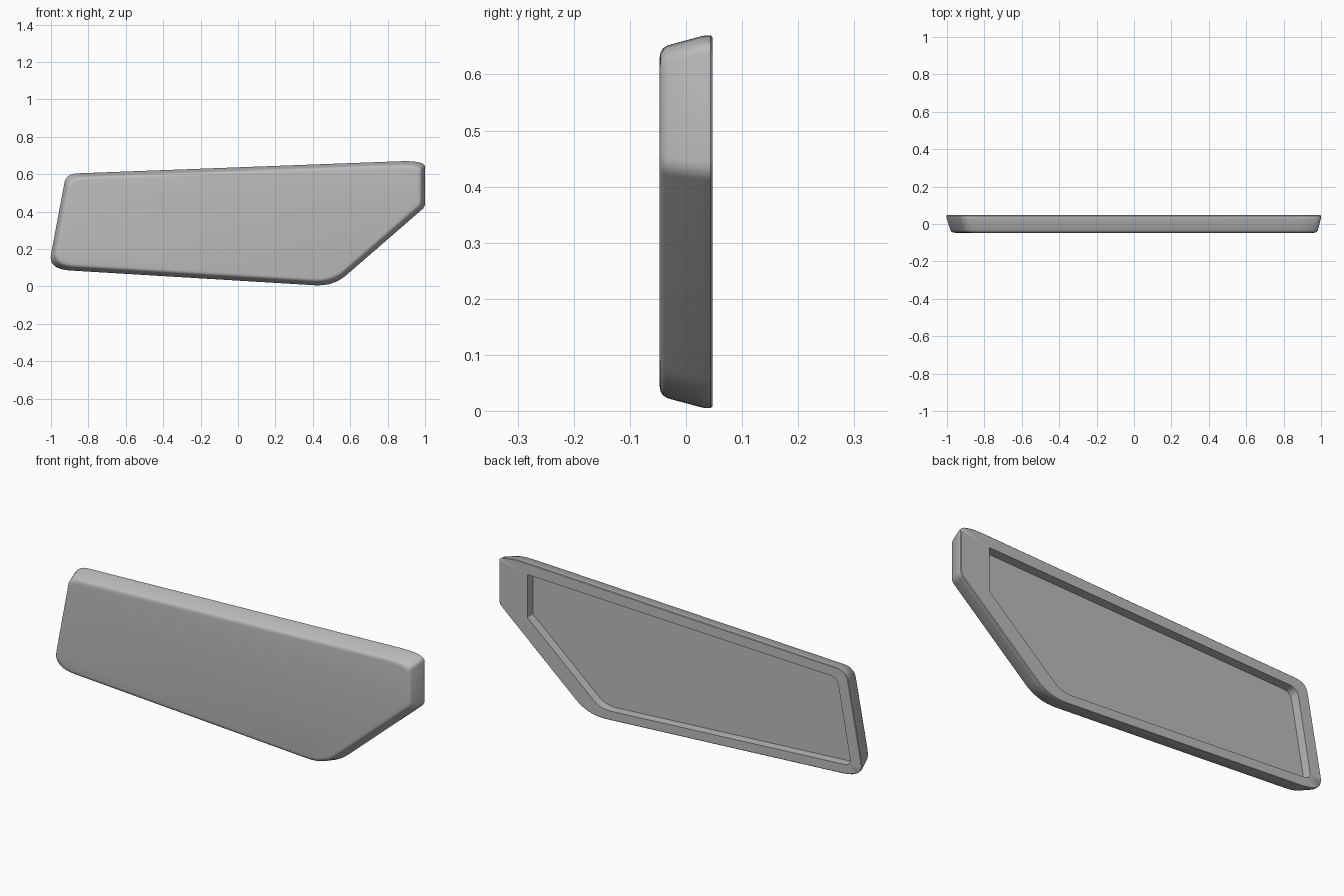
import bpy, bmesh, math
from mathutils import Vector

cube = bpy.data.objects.get("Cube")
if cube:
    bpy.data.objects.remove(cube, do_unlink=True)

STEPS = 8

# Corners as x, z, with rounding length before and after the corner (counter-clockwise)
OUTER = [(-1.015, .092, .08, .12), (.51, 0, .10, .09), (1, .425, .02, .02),
         (1, .674, .035, .14), (-.919, .602, .06, .05)]
RECESS = [(-.945, .135, .04, .04), (.44, .05, .06, .05), (.843, .397, .004, .004),
          (.843, .612, .004, .004), (-.868, .555, .04, .04)]


def inset(corners, d):
    """Move every edge of a convex outline inwards by d."""
    pts = [Vector(c[:2]) for c in corners]
    out = []
    for i, p in enumerate(pts):
        a = (p - pts[i - 1]).normalized()
        b = (pts[(i + 1) % len(pts)] - p).normalized()
        na, nb = Vector((-a.y, a.x)), Vector((-b.y, b.x))
        q = p + (na + nb) * d / (1 + na.dot(nb))
        out.append((q.x, q.y, *corners[i][2:]))
    return out


def rounded(corners):
    """Replace each corner with a short curve."""
    pts = [Vector(c[:2]) for c in corners]
    out = []
    for i, p in enumerate(pts):
        start = p + (pts[i - 1] - p).normalized() * corners[i][2]
        end = p + (pts[(i + 1) % len(pts)] - p).normalized() * corners[i][3]
        for k in range(STEPS + 1):
            t = k / STEPS
            out.append(start * (1 - t) ** 2 + p * 2 * t * (1 - t) + end * t * t)
    return out


bm = bmesh.new()


def ring(corners, d, y):
    return [bm.verts.new((p.x, y, p.y)) for p in rounded(inset(corners, d))]


# Front face edge, soft lip, tapered side, rim, recess wall, recess floor
rings = [ring(OUTER, d, y) for d, y in (
    (.038, -.047), (.029, -.0455), (.022, -.041), (.017, -.033),
    (.001, .028), (0, .034), (0, .044), (.003, .047))]
rings += [ring(RECESS, 0, .047), ring(RECESS, 0, .002)]
for r, s in zip(rings, rings[1:]):
    for i in range(len(r)):
        bm.faces.new((r[i - 1], r[i], s[i], s[i - 1]))
bm.faces.new(rings[0])
bm.faces.new(rings[-1])
bmesh.ops.recalc_face_normals(bm, faces=bm.faces)

mesh = bpy.data.meshes.new("panel")
bm.to_mesh(mesh)
bm.free()
panel = bpy.data.objects.new("panel", mesh)
bpy.context.collection.objects.link(panel)

# Plain grey plastic
grey = bpy.data.materials.new("grey")
grey.use_nodes = True
colour = (.5, .5, .5, 1)
grey.diffuse_color = colour
grey.node_tree.nodes["Principled BSDF"].inputs["Base Color"].default_value = colour
mesh.materials.append(grey)

bpy.ops.object.select_all(action='DESELECT')
panel.select_set(True)
bpy.context.view_layer.objects.active = panel
bpy.ops.object.shade_smooth_by_angle(angle=math.radians(35))
